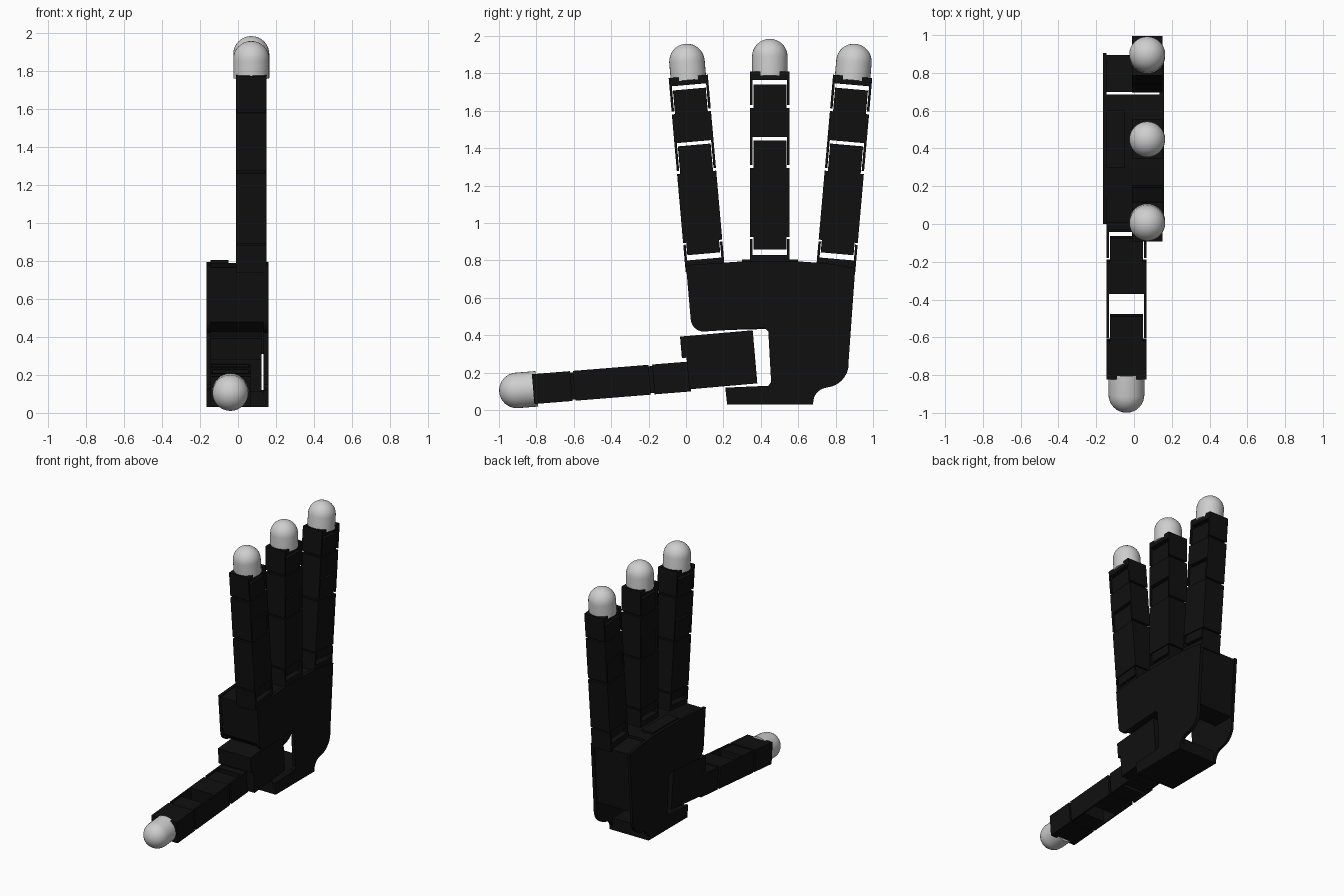
import bpy, bmesh, math
from mathutils import Matrix, Vector

cube = bpy.data.objects.get("Cube")
if cube:
    bpy.data.objects.remove(cube, do_unlink=True)


def material(name, value):
    mat = bpy.data.materials.new(name)
    mat.use_nodes = True
    color = (value, value, value, 1)
    mat.diffuse_color = color
    bsdf = mat.node_tree.nodes["Principled BSDF"]
    bsdf.inputs["Base Color"].default_value = color
    bsdf.inputs["Roughness"].default_value = 0.7
    return mat


BLACK = material("matte black", 0.005)
GREY = material("light grey", 0.62)


def finish(bm, name, mat, frame=Matrix()):
    bmesh.ops.recalc_face_normals(bm, faces=bm.faces)
    mesh = bpy.data.meshes.new(name)
    bm.to_mesh(mesh)
    bm.free()
    mesh.transform(frame)
    mesh.materials.append(mat)
    obj = bpy.data.objects.new(name, mesh)
    bpy.context.collection.objects.link(obj)
    return obj


def add_box(bm, xs, ys, zs):
    spans = (xs, ys, zs)
    size = Matrix.Diagonal([b - a for a, b in spans] + [1])
    centre = Vector([(a + b) / 2 for a, b in spans])
    bmesh.ops.create_cube(bm, size=1, matrix=Matrix.Translation(centre) @ size)


def box(name, xs, ys, zs, frame=Matrix()):
    bm = bmesh.new()
    add_box(bm, xs, ys, zs)
    return finish(bm, name, BLACK, frame)


def slab(name, outline, xs):
    """Extrude a side outline (y, z) across x."""
    bm = bmesh.new()
    face = bm.faces.new([bm.verts.new((xs[0], y, z)) for y, z in outline])
    grown = bmesh.ops.extrude_face_region(bm, geom=[face])["geom"]
    moved = [v for v in grown if isinstance(v, bmesh.types.BMVert)]
    bmesh.ops.translate(bm, verts=moved, vec=(xs[1] - xs[0], 0, 0))
    return finish(bm, name, BLACK)


def arc(cy, cz, r, start, end, steps=8):
    angles = [math.radians(start + (end - start) * i / steps) for i in range(steps + 1)]
    return [(cy + r * math.cos(a), cz + r * math.sin(a)) for a in angles]


def fingertip(name, start, centre, frame):
    """Dome on a short cylinder."""
    bm = bmesh.new()
    bmesh.ops.create_uvsphere(bm, u_segments=32, v_segments=16, radius=0.095)
    bmesh.ops.delete(bm, geom=[v for v in bm.verts if v.co.z < -0.001], context="VERTS")
    rim = [e for e in bm.edges if e.is_boundary]
    grown = bmesh.ops.extrude_edge_only(bm, edges=rim)["geom"]
    low = [v for v in grown if isinstance(v, bmesh.types.BMVert)]
    bmesh.ops.translate(bm, verts=low, vec=(0, 0, start - centre))
    bmesh.ops.holes_fill(bm, edges=[e for e in bm.edges if e.is_boundary])
    obj = finish(bm, name, GREY, frame @ Matrix.Translation((0, 0, centre)))
    bpy.ops.object.select_all(action="DESELECT")
    obj.select_set(True)
    bpy.context.view_layer.objects.active = obj
    bpy.ops.object.shade_smooth_by_angle(angle=math.radians(40))


DEPTH = (-0.08, 0.08)
WIDE = (-0.105, 0.105)
CORE = (-0.088, 0.088)


def bracket(name, prongs, floor, frame):
    """Two side prongs joined by a floor plate."""
    bm = bmesh.new()
    for side in (-1, 1):
        add_box(bm, DEPTH, sorted((side * 0.105, side * 0.092)), prongs)
    add_box(bm, DEPTH, WIDE, floor)
    return finish(bm, name, BLACK, frame)


def link(name, core, body, frame):
    """Motor core with a wider housing around its middle."""
    bm = bmesh.new()
    add_box(bm, (-0.072, 0.072), CORE, core)
    add_box(bm, DEPTH, WIDE, body)
    return finish(bm, name, BLACK, frame)


# Palm: two outer plates with a thumb opening, around a mostly hollow middle
outline = [(0.0, 0.775), (0.15, 0.785), (0.3, 0.795), (0.6, 0.795), (0.75, 0.785), (0.905, 0.76),
           (0.87, 0.27)]
outline += arc(0.74, 0.25, 0.13, 0, -70)
outline += arc(0.76, 0.04, 0.08, 100, 180)
outline += [(0.22, 0.03), (0.21, 0.12), (0.44, 0.13), (0.455, 0.15), (0.44, 0.42), (0.42, 0.44)]
outline += arc(0.095, 0.49, 0.07, 270, 185)
slab("palm_left_plate", outline, (0.135, 0.16))
slab("palm_right_plate", outline, (-0.165, -0.145))
inner = (-0.145, 0.135)
slab("palm_core", [(0.005, 0.765), (0.03, 0.48), (0.09, 0.425), (0.685, 0.44),
                   (0.685, 0.785), (0.6, 0.79), (0.3, 0.79)], inner)
slab("palm_back_block", [(0.7, 0.31), (0.865, 0.31), (0.895, 0.755), (0.7, 0.775)], inner)
box("palm_top_ridge", (-0.145, -0.05), (0.3, 0.6), (0.78, 0.805))
box("wrist_base", (-0.165, 0.16), (0.22, 0.68), (0.03, 0.12))

# Three fingers, fanned slightly apart
for label, y, z, tilt in (("front", 0.1, 0.778, 5), ("middle", 0.448, 0.8, 0), ("back", 0.803, 0.778, -5)):
    frame = Matrix.Translation((0.07, y, z)) @ Matrix.Rotation(math.radians(tilt), 4, "X")
    name = label + "_finger_"
    bracket(name + "base_bracket", (-0.01, 0.115), (-0.03, 0.03), frame)
    link(name + "lower_link", (0.058, 0.642), (0.125, 0.495), frame)
    bracket(name + "knuckle_bracket", (0.51, 0.68), (0.66, 0.7), frame)
    link(name + "upper_link", (0.69, 0.942), (0.69, 0.815), frame)
    bracket(name + "tip_bracket", (0.83, 1.01), (0.965, 1.01), frame)
    fingertip(name + "tip", 0.99, 1.09, frame)

# Thumb base block, tipped to match the thumb opening
lean = Matrix.Translation((0, 0.17, 0.265)) @ Matrix.Rotation(math.radians(5), 4, "X")
box("thumb_motor", (-0.145, 0.125), (-0.165, 0.2), (-0.14, 0.145), lean)
box("thumb_motor_cap", (-0.145, 0.125), (-0.19, -0.1), (0.03, 0.145), lean)

# Thumb, pointing forward with its joints turned a quarter turn
slope = math.radians(4.6)
c, s = math.cos(slope), math.sin(slope)
frame = Matrix(((0, 1, 0, -0.04), (s, 0, -c, 0), (-c, 0, -s, 0.178), (0, 0, 0, 1)))
bracket("thumb_base_bracket", (-0.02, 0.175), (-0.02, 0.035), frame)
link("thumb_lower_link", (0.07, 0.365), (0.195, 0.365), frame)
bracket("thumb_knuckle_bracket", (0.36, 0.6), (0.33, 0.366), frame)
link("thumb_upper_link", (0.485, 0.82), (0.615, 0.82), frame)
fingertip("thumb_tip", 0.8, 0.907, frame)
